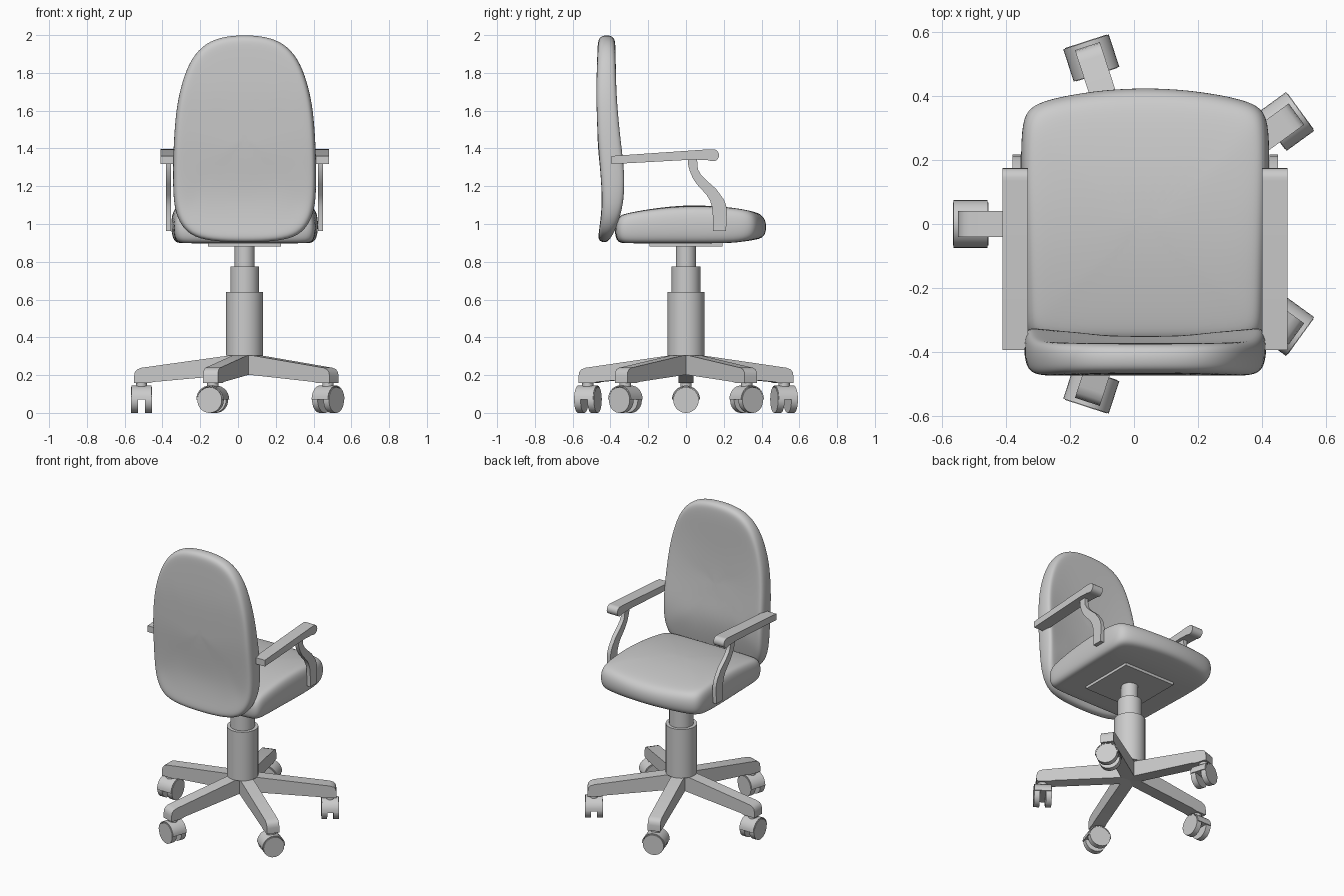
import bpy, bmesh, math
from mathutils import Matrix, Vector

if "Cube" in bpy.data.objects:
    bpy.data.objects.remove(bpy.data.objects["Cube"])

CX = 0.035  # chair axis in x


def finish(name, bm, smooth_all=False):
    bmesh.ops.recalc_face_normals(bm, faces=bm.faces)
    me = bpy.data.meshes.new(name)
    bm.to_mesh(me)
    bm.free()
    ob = bpy.data.objects.new(name, me)
    bpy.context.collection.objects.link(ob)
    if smooth_all:
        me.polygons.foreach_set("use_smooth", [True] * len(me.polygons))
        ob.modifiers.new("subdivision", 'SUBSURF').levels = 2
        ob.modifiers["subdivision"].render_levels = 2
    else:
        bpy.ops.object.select_all(action='DESELECT')
        ob.select_set(True)
        bpy.context.view_layer.objects.active = ob
        bpy.ops.object.shade_smooth_by_angle(angle=math.radians(35))
    return ob


def prism(name, profile, half, mat):
    """Profile in local x/z, extruded to +-half along local y."""
    bm = bmesh.new()
    a, b = ([bm.verts.new(mat @ Vector((u, s * half, v))) for u, v in profile] for s in (-1, 1))
    n = len(profile)
    bm.faces.new(a)
    bm.faces.new(b[::-1])
    for i in range(n):
        j = (i + 1) % n
        bm.faces.new((a[i], a[j], b[j], b[i]))
    return finish(name, bm)


def cylinder(name, r, depth, mat, segments=32):
    bm = bmesh.new()
    bmesh.ops.create_cone(bm, cap_ends=True, segments=segments, radius1=r, radius2=r,
                          depth=depth, matrix=mat)
    return finish(name, bm)


def lerp(table, x):
    if x <= table[0][0]:
        return table[0][1]
    for (x0, y0), (x1, y1) in zip(table, table[1:]):
        if x <= x1:
            return y0 + (y1 - y0) * (x - x0) / (x1 - x0)
    return table[-1][1]


def cushion(name, half, mid, rings, lo, hi, place):
    """Concentric rings of a mirrored outline, spread between two height functions."""
    outline = half + [(-u, v) for u, v in half[-2:0:-1]]
    bm = bmesh.new()

    def vert(u, v, t):
        return bm.verts.new(place(u, v, lo(u, v) * (1 - t) + hi(u, v) * t))

    loops = [[vert(u * s, mid + (v - mid) * s, t) for u, v in outline] for s, t in rings]
    n = len(outline)
    for a, b in zip(loops, loops[1:]):
        for i in range(n):
            j = (i + 1) % n
            bm.faces.new((a[i], a[j], b[j], b[i]))
    for loop, t in ((loops[0], 0), (loops[-1], 1)):
        c = vert(0, mid, t)
        for i in range(n):
            bm.faces.new((loop[i], loop[(i + 1) % n], c))
    return finish(name, bm, True)


# seat cushion
seat_half = [(0, .428), (.13, .422), (.26, .402), (.34, .38), (.378, .35), (.391, .28),
             (.39, .1), (.383, -.1), (.377, -.28), (.37, -.35), (.33, -.375), (.15, -.378), (0, -.378)]
seat_top = [(-.37, 1.045), (-.28, 1.064), (-.19, 1.08), (-.1, 1.091), (0, 1.098), (.15, 1.097),
            (.3, 1.08), (.37, 1.065), (.42, 1.045)]
seat_rings = [(.3, 0), (.6, 0), (.86, 0), (.94, .02), (.985, .18), (1, .5),
              (.985, .8), (.94, .96), (.86, 1), (.6, 1), (.3, 1)]
cushion("seat", seat_half, 0, seat_rings,
        lambda u, v: lerp([(.25, .898), (.42, .925)], v),
        lambda u, v: lerp(seat_top, v),
        lambda u, v, h: (CX + u, v, h))

# backrest cushion
back_half = [(0, 2.003), (.135, 1.99), (.228, 1.943), (.297, 1.852), (.34, 1.72), (.363, 1.6),
             (.376, 1.43), (.38, 1.25), (.376, 1.1), (.348, 1.01), (.29, .938), (.18, .908), (0, .902)]
back_rear = [(.92, -.468), (1.0, -.455), (1.1, -.442), (1.25, -.45), (1.4, -.466),
             (1.7, -.476), (2, -.466)]
back_front = [(.92, -.368), (1.05, -.335), (1.2, -.309), (1.35, -.328), (1.5, -.349),
              (1.7, -.364), (2, -.376)]
back_rings = [(.2, 0), (.4, 0), (.6, 0), (.8, 0), (.91, 0), (.96, .04), (.99, .18), (1, .42), (1, .62),
              (.99, .84), (.96, .97), (.91, 1), (.8, 1), (.6, 1), (.4, 1), (.2, 1)]


def front_face(u, v):
    hollow = .035 * (1 - (u / .38) ** 2) * max(0, min(1, (1.9 - v) / .6))
    return lerp(back_front, v) - hollow


cushion("backrest", back_half, 1.45, back_rings,
        lambda u, v: lerp(back_rear, v), front_face,
        lambda u, v, h: (CX + u, h, v))

# armrests and their curved struts
arm_profile = [(-.395, 1.317), (.04, 1.341), (.115, 1.338)]
arm_profile += [(.143 + .032 * math.cos(a), 1.364 + .032 * math.sin(a))
                for a in (math.radians(d) for d in range(-105, 106, 21))]
arm_profile += [(.115, 1.395), (-.395, 1.36)]
strut_profile = [(.01, 1.345), (.012, 1.31), (.02, 1.28), (.036, 1.243), (.058, 1.21), (.11, 1.153),
                 (.128, 1.122), (.138, 1.09), (.143, 1.03), (.143, .963), (.212, .963), (.217, 1.07),
                 (.212, 1.1), (.2, 1.13), (.16, 1.185), (.106, 1.233), (.078, 1.263), (.063, 1.29), (.058, 1.35)]
turn = Matrix.Rotation(math.pi / 2, 4, 'Z')
for side, s in (("left", -1), ("right", 1)):
    prism(side + "_armrest", arm_profile, .04, Matrix.Translation((CX + s * .406, 0, 0)) @ turn)
    prism(side + "_arm_strut", strut_profile, .0135, Matrix.Translation((CX + s * .402, 0, 0)) @ turn)

# seat plate and telescopic column
prism("seat_plate", [(-.193, .88), (.193, .88), (.193, .91), (-.193, .91)], .193,
      Matrix.Translation((CX, 0, 0)))
for name, r, z0, z1 in (("column_outer", .098, .305, .64), ("column_middle", .076, .6, .775),
                        ("column_inner", .053, .7, .9)):
    cylinder(name, r, z1 - z0, Matrix.Translation((CX, 0, (z0 + z1) / 2)))

# five-leg base with twin-wheel casters
leg_profile = [(0, .312), (.095, .302), (.545, .239), (.568, .231), (.581, .216), (.585, .195),
               (.585, .157), (.505, .157), (.48, .164), (0, .207)]


def arc(r, a0, a1, n=14):
    return [(r * math.cos(a0 + (a1 - a0) * i / n), .07 + r * math.sin(a0 + (a1 - a0) * i / n))
            for i in range(n + 1)]


hood = arc(.075, 0, math.pi) + arc(.069, math.pi, 0)
core = arc(.07, 0, math.pi)
for k in range(5):
    m = Matrix.Translation((CX, 0, 0)) @ Matrix.Rotation(math.radians(36 + 72 * k), 4, 'Z')
    prism(f"base_leg_{k}", leg_profile, .041, m)
    c = m @ Matrix.Translation((.546, 0, 0))
    cylinder(f"caster_stem_{k}", .03, .05, c @ Matrix.Translation((0, 0, .145)), 20)
    prism(f"caster_hood_{k}", hood, .053, c @ turn)
    prism(f"caster_core_{k}", core, .022, c @ turn)
    for s in (-1, 1):
        cylinder(f"caster_wheel_{k}_{'inner' if s < 0 else 'outer'}", .068, .036,
                 c @ Matrix.Translation((s * .037, 0, .068)) @ Matrix.Rotation(math.pi / 2, 4, 'Y'))
